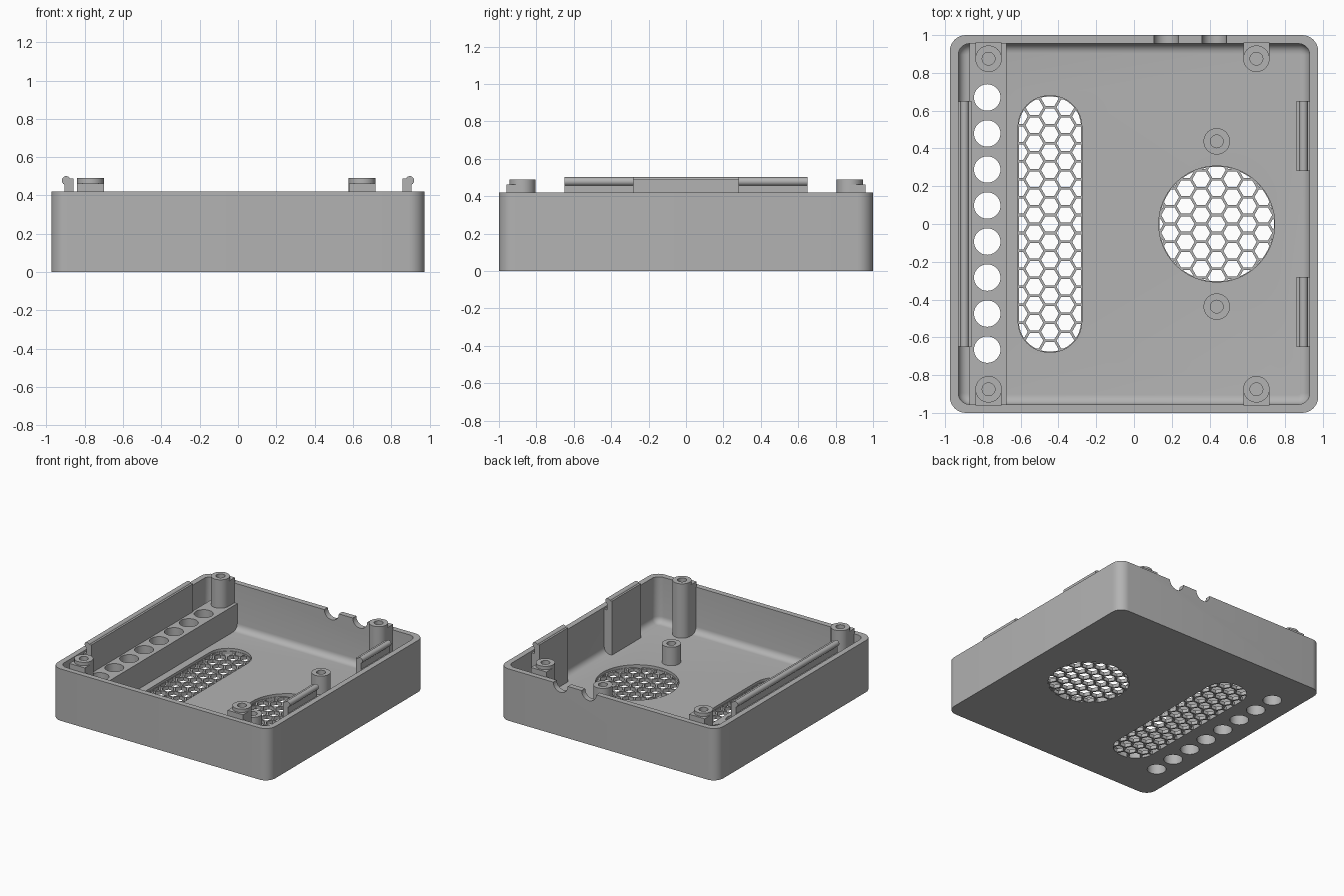
import bpy, bmesh, math
from mathutils import Matrix

cube = bpy.data.objects.get("Cube")
if cube:
    bpy.data.objects.remove(cube)

grey = bpy.data.materials.new("plain grey")
grey.use_nodes = True
GREY = (0.45, 0.45, 0.45, 1)
grey.diffuse_color = GREY
grey.node_tree.nodes["Principled BSDF"].inputs["Base Color"].default_value = GREY

HX, HY, RIM = 0.975, 1.0, 0.42      # outer half sizes and rim height
WALL, FLOOR, FILLET = 0.045, 0.05, 0.05
IX, IY = HX - WALL, HY - WALL       # inner half sizes


def make(name, bm):
    bmesh.ops.recalc_face_normals(bm, faces=bm.faces)
    mesh = bpy.data.meshes.new(name)
    bm.to_mesh(mesh)
    bm.free()
    mesh.materials.append(grey)
    ob = bpy.data.objects.new(name, mesh)
    bpy.context.collection.objects.link(ob)
    return ob


def boolean(ob, cutter, operation="DIFFERENCE"):
    """Apply a boolean and discard the helper."""
    mod = ob.modifiers.new("cut", "BOOLEAN")
    mod.operation, mod.solver, mod.object = operation, "EXACT", cutter
    bpy.context.view_layer.update()
    done = bpy.data.meshes.new_from_object(
        ob.evaluated_get(bpy.context.evaluated_depsgraph_get()))
    ob.modifiers.clear()
    ob.data = done
    bpy.data.objects.remove(cutter)


def rounded(hx, hy, r, steps=8):
    pts = []
    for k, (sx, sy) in enumerate(((1, 1), (-1, 1), (-1, -1), (1, -1))):
        for i in range(steps + 1):
            a = (k + i / steps) * math.pi / 2
            pts.append((sx * (hx - r) + r * math.cos(a), sy * (hy - r) + r * math.sin(a)))
    return pts


def loft(name, rings):
    """Closed solid through rings given as (outline, z)."""
    bm = bmesh.new()
    loops = [[bm.verts.new((x, y, z)) for x, y in pts] for pts, z in rings]
    for a, b in zip(loops, loops[1:]):
        for i in range(len(a)):
            j = (i + 1) % len(a)
            bm.faces.new((a[i], a[j], b[j], b[i]))
    bm.faces.new(loops[0][::-1])
    bm.faces.new(loops[-1])
    return make(name, bm)


def prism(name, pts, z0, z1, at=(0, 0)):
    pts = [(x + at[0], y + at[1]) for x, y in pts]
    return loft(name, [(pts, z0), (pts, z1)])


def circle(r, n=40):
    return [(r * math.cos(i * math.tau / n), r * math.sin(i * math.tau / n)) for i in range(n)]


def box(name, x0, x1, y0, y1, z0, z1):
    x0, x1 = sorted((x0, x1))
    y0, y1 = sorted((y0, y1))
    return prism(name, [(x0, y0), (x1, y0), (x1, y1), (x0, y1)], z0, z1)


def rod(name, r, length, at, axis="X"):
    bm = bmesh.new()
    bmesh.ops.create_cone(bm, cap_ends=True, segments=32, radius1=r, radius2=r, depth=length,
                          matrix=Matrix.Translation(at) @ Matrix.Rotation(math.pi / 2, 4, axis))
    return make(name, bm)


# Tray shell: rounded box hollowed with a filleted floor
shell = prism("tray_shell", rounded(HX, HY, 0.085), 0, RIM)
rings = []
for i in range(7):
    a = i / 6 * math.pi / 2
    d = FILLET * (1 - math.sin(a))
    rings.append((rounded(IX - d, IY - d, 0.06 - d), FLOOR + FILLET * (1 - math.cos(a))))
rings.append((rounded(IX, IY, 0.06), 1))
boolean(shell, loft("cavity", rings))

# Cable notches in the back rim
for x in (0.17, 0.425):
    boolean(shell, rod("notch", 0.065, 0.2, (x, HY, RIM)))

# Honeycomb vents, set in shallow recesses
PITCH, HOLE = 0.095, 0.047
GRILLE = 0.028


def honeycomb(outline, centre, hx, hy):
    bm = bmesh.new()
    step = PITCH * math.sqrt(3) / 2
    for c in range(-5, 6):
        for r in range(-9, 10):
            x, y = c * step, (r + (c % 2) / 2) * PITCH
            if abs(x) > hx + HOLE or abs(y) > hy + HOLE:
                continue
            bmesh.ops.create_cone(bm, cap_ends=True, segments=6, radius1=HOLE, radius2=HOLE,
                                  depth=0.3, matrix=Matrix.Translation((centre[0] + x, centre[1] + y, 0))
                                  @ Matrix.Rotation(math.pi / 2, 4, "Z"))
    # turn the cells so that points face sideways
    for f in bm.faces:
        f.smooth = False
    cells = make("cells", bm)
    boolean(cells, prism("limit", outline, -0.1, 0.1, centre), "INTERSECT")
    boolean(shell, cells)


def vent(shape, centre, hx, hy):
    boolean(shell, prism("recess", shape(0.004), GRILLE, 0.1, centre))
    honeycomb(shape(0), centre, hx, hy)


vent(lambda g: rounded(0.165 + g, 0.675 + g, 0.16 + g), (-0.445, 0), 0.165, 0.675)
vent(lambda g: circle(0.303 + g, 64), (0.438, 0), 0.303, 0.303)

# Raised rail with a row of through holes
rail = box("hole_rail", -0.87, -0.675, -IY - 0.005, IY + 0.005, FLOOR - 0.005, 0.26)
for i in range(8):
    spot = (-0.777, -0.665 + i * 0.1907)
    for part in (rail, shell):
        boolean(part, prism("bore", circle(0.07), -0.1, 0.5, spot))


# Screw posts: four against the walls, two beside the round vent
def post(name, x, y, top, web=False):
    ob = prism(name, circle(0.07), FLOOR - 0.01, top, (x, y))
    if web:
        s = math.copysign(1, y)
        boolean(ob, box("web", x - 0.0695, x + 0.0695, y, s * (IY + 0.005), FLOOR - 0.01, 0.463), "UNION")
    boolean(ob, prism("screw_hole", circle(0.034, 24), top - 0.12, top + 0.1, (x, y)))


for side, y in (("front", -0.875), ("back", 0.875)):
    post(side + "_right_post", -0.77, y, 0.49, True)
    post(side + "_left_post", 0.648, y, 0.49, True)
    post(side + "_vent_post", 0.438, y / 2, 0.2)


# Snap clips: plate on the wall, with a rounded bead along its top
def clip(name, s, y0, y1):
    box(name + "_backing", s * 0.87, s * (IX + 0.005), y0 + 0.001, y1 - 0.001, FLOOR, 0.405)
    box(name + "_plate", s * 0.86, s * 0.905, y0, y1, FLOOR - 0.01, 0.488)
    rod(name + "_bead", 0.023, y1 - y0, (s * 0.897, (y0 + y1) / 2, 0.478))


clip("right_clip", -1, -0.65, 0.65)
clip("left_front_clip", 1, -0.65, -0.28)
clip("left_back_clip", 1, 0.28, 0.65)

# Smooth rounded surfaces, keep hard edges
bpy.ops.object.select_all(action="DESELECT")
for ob in bpy.context.collection.objects:
    if ob.type == "MESH" and grey.name in ob.data.materials:
        ob.select_set(True)
        bpy.context.view_layer.objects.active = ob
bpy.ops.object.shade_smooth_by_angle(angle=math.radians(32))
